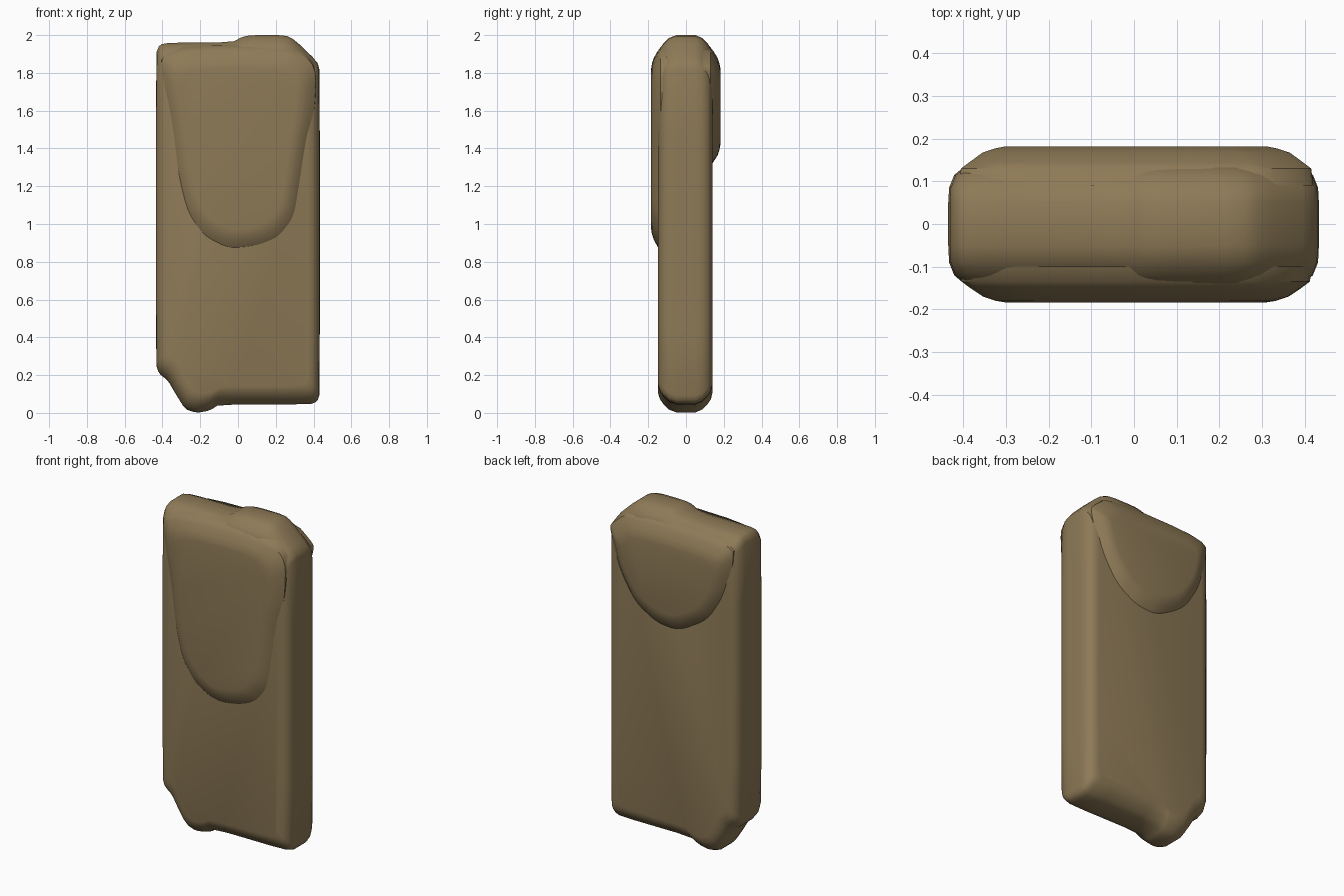
import bpy, bmesh

if "Cube" in bpy.data.objects:
    bpy.data.objects.remove(bpy.data.objects["Cube"])

mat = bpy.data.materials.new("worn tan")
mat.diffuse_color = (0.27, 0.195, 0.095, 1)
mat.use_nodes = True
mat.node_tree.nodes["Principled BSDF"].inputs["Base Color"].default_value = mat.diffuse_color


def rounded(pts, passes=2):
    """Corner-cutting of a closed outline."""
    for _ in range(passes):
        out = []
        for (x0, z0), (x1, z1) in zip(pts, pts[1:] + pts[:1]):
            out += [(x0 * .8 + x1 * .2, z0 * .8 + z1 * .2),
                    (x0 * .2 + x1 * .8, z0 * .2 + z1 * .8)]
        pts = out
    return pts


def loft(name, outline, layers):
    """Stack copies of an xz outline along y; each layer is (y, x inset, z inset)."""
    xs, zs = zip(*outline)
    cx, cz = (min(xs) + max(xs)) / 2, (min(zs) + max(zs)) / 2
    hx, hz = (max(xs) - min(xs)) / 2, (max(zs) - min(zs)) / 2
    bm = bmesh.new()
    rings = [[bm.verts.new((cx + (x - cx) * (1 - dx / hx), y,
                            cz + (z - cz) * (1 - dz / hz))) for x, z in outline]
             for y, dx, dz in layers]
    n = len(outline)
    for a, b in zip(rings, rings[1:]):
        for i in range(n):
            j = (i + 1) % n
            bm.faces.new((a[i], a[j], b[j], b[i]))
    bm.faces.new(rings[0])
    bm.faces.new(rings[-1])
    bmesh.ops.recalc_face_normals(bm, faces=bm.faces)
    me = bpy.data.meshes.new(name)
    bm.to_mesh(me)
    bm.free()
    me.materials.append(mat)
    ob = bpy.data.objects.new(name, me)
    bpy.context.collection.objects.link(ob)
    bpy.ops.object.select_all(action='DESELECT')
    ob.select_set(True)
    bpy.context.view_layer.objects.active = ob
    bpy.ops.object.shade_smooth_by_angle(angle=0.6)


# Main slab with softened, uneven ends
slab = [(-.435, 1.9), (-.415, 1.95), (-.36, 1.96), (-.03, 1.962), (.02, 1.99),
        (.07, 2.0), (.25, 2.0), (.30, 1.975), (.42, 1.86), (.433, 1.81),
        (.433, .1), (.42, .06), (.38, .045), (-.10, .045), (-.15, .012),
        (-.22, 0), (-.28, .02), (-.33, .1), (-.37, .17), (-.42, .21), (-.435, .26)]
loft("slab", rounded(slab, 1),
     [(-.147, .065, .10), (-.138, .035, .07), (-.12, .014, .045), (-.09, .002, .015),
      (-.05, 0, 0), (.05, 0, 0), (.085, .002, .015), (.115, .014, .045),
      (.132, .035, .07), (.139, .065, .10)])

# Raised pad on the front, rounded at its lower end
front = [(-.41, 1.93), (-.405, 1.75), (-.36, 1.5), (-.33, 1.25), (-.28, 1.05),
         (-.19, .92), (-.05, .85), (.1, .865), (.22, .91), (.31, 1.02),
         (.34, 1.2), (.37, 1.4), (.41, 1.6), (.42, 1.84), (.29, 1.945)]
loft("front_pad", rounded(front),
     [(-.10, 0, -.01), (-.135, .005, .005), (-.15, .025, .025), (-.17, .055, .06),
      (-.18, .085, .09), (-.184, .11, .115)])

# Shorter raised pad on the back
back = [(-.41, 1.93), (-.41, 1.8), (-.36, 1.6), (-.25, 1.42), (-.05, 1.3),
        (.1, 1.31), (.25, 1.4), (.36, 1.58), (.42, 1.8), (.42, 1.84), (.29, 1.945)]
loft("back_pad", rounded(back),
     [(.09, 0, -.01), (.13, .005, .005), (.145, .025, .025), (.167, .055, .06),
      (.177, .085, .09), (.182, .11, .115)])
